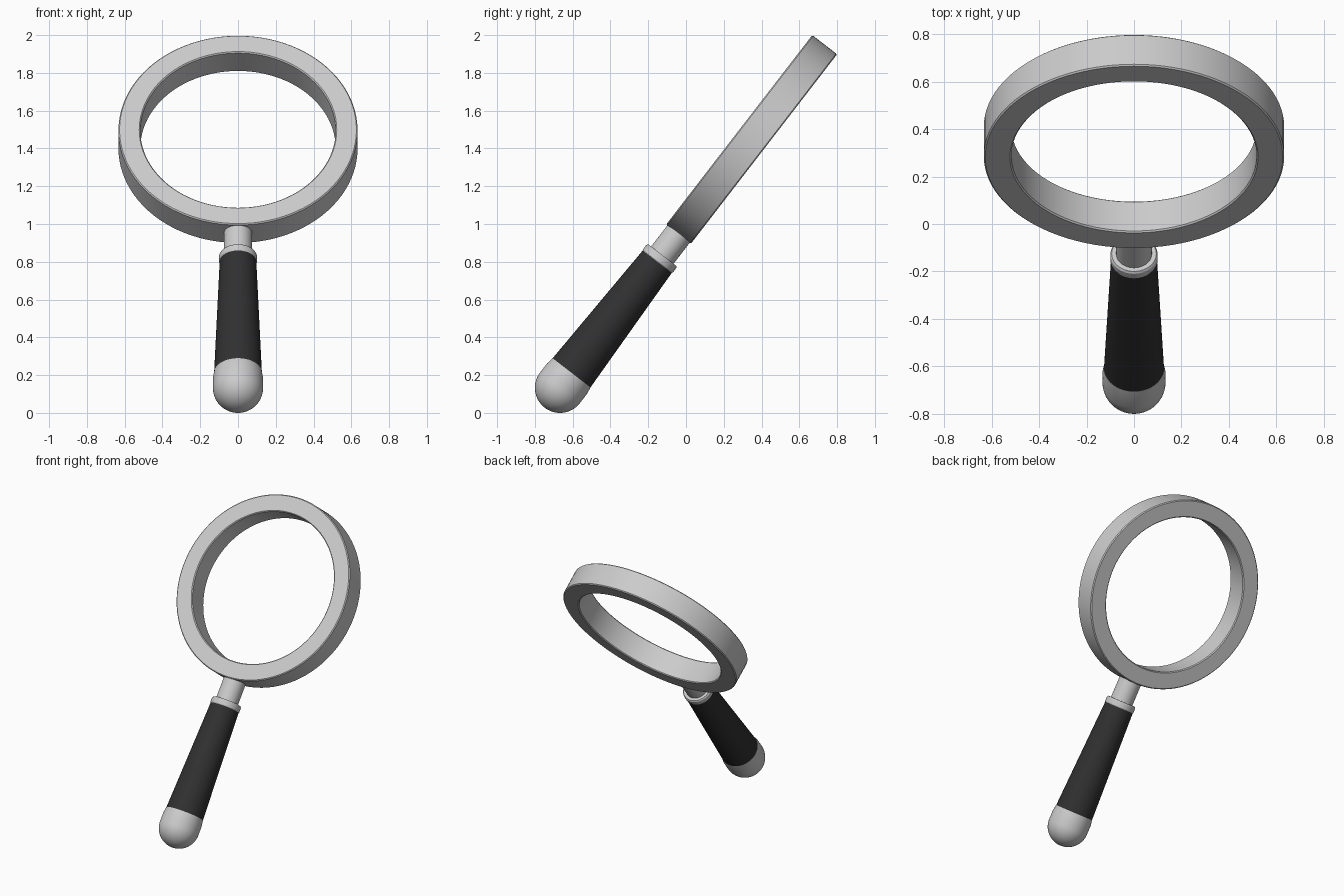
import bpy, bmesh, math
from mathutils import Matrix

if "Cube" in bpy.data.objects:
    bpy.data.objects.remove(bpy.data.objects["Cube"])

# Whole model leans back about X; local Z runs along the handle from the butt cap
TILT = Matrix.Translation((0, -0.667, 0.133)) @ Matrix.Rotation(math.radians(-37.65), 4, 'X')

black = bpy.data.materials.new("black_grip")
black.diffuse_color = (0.03, 0.03, 0.03, 1)
black.use_nodes = True
black.node_tree.nodes["Principled BSDF"].inputs["Base Color"].default_value = black.diffuse_color


def lathe(name, profile, local=Matrix(), closed=False, steps=64, mat=None):
    """Revolve (radius, height) points about Z, then place in the tilted frame."""
    bm = bmesh.new()
    verts = [bm.verts.new((r, 0, z)) for r, z in profile]
    edges = [bm.edges.new(p) for p in zip(verts, verts[1:])]
    if closed:
        edges.append(bm.edges.new((verts[-1], verts[0])))
    bmesh.ops.spin(bm, geom=verts + edges, cent=(0, 0, 0), axis=(0, 0, 1),
                   angle=math.tau, steps=steps, use_merge=True)
    bmesh.ops.remove_doubles(bm, verts=bm.verts, dist=1e-5)
    bmesh.ops.recalc_face_normals(bm, faces=bm.faces)
    me = bpy.data.meshes.new(name)
    bm.to_mesh(me)
    bm.free()
    me.transform(TILT @ local)
    ob = bpy.data.objects.new(name, me)
    bpy.context.collection.objects.link(ob)
    if mat:
        me.materials.append(mat)
    bpy.ops.object.select_all(action='DESELECT')
    ob.select_set(True)
    bpy.context.view_layer.objects.active = ob
    bpy.ops.object.shade_smooth_by_angle(angle=math.radians(30))
    return ob


# Open lens ring, its axis along local Y, slightly chamfered edges
RO, RI, H, B = 0.633, 0.517, 0.083, 0.006
ring = [(RO - B, -H), (RO, -H + B), (RO, H - B), (RO - B, H),
        (RI + B, H), (RI, H - B), (RI, -H + B), (RI + B, -H)]
lathe("lens_ring", ring,
      Matrix.Translation((0, 0, 1.661)) @ Matrix.Rotation(math.pi / 2, 4, 'X'),
      closed=True, steps=96)

# Neck rod between ring and handle
lathe("neck", [(0, 0.8), (0.075, 0.8), (0.075, 1.06), (0, 1.06)])

# Collar at the top of the grip
lathe("collar", [(0, 0.83), (0.094, 0.838), (0.1, 0.848), (0.1, 0.878),
                 (0.094, 0.887), (0, 0.887)])

# Tapered black grip
lathe("grip", [(0, 0.06), (0.128, 0.06), (0.097, 0.845), (0, 0.845)], mat=black)

# Rounded butt cap: hemisphere, short cylinder and shoulder
R = 0.133
dome = [(R * math.sin(i * math.pi / 32), -R * math.cos(i * math.pi / 32)) for i in range(17)]
lathe("butt_cap", dome + [(R, 0.06), (0.127, 0.1), (0, 0.1)])
